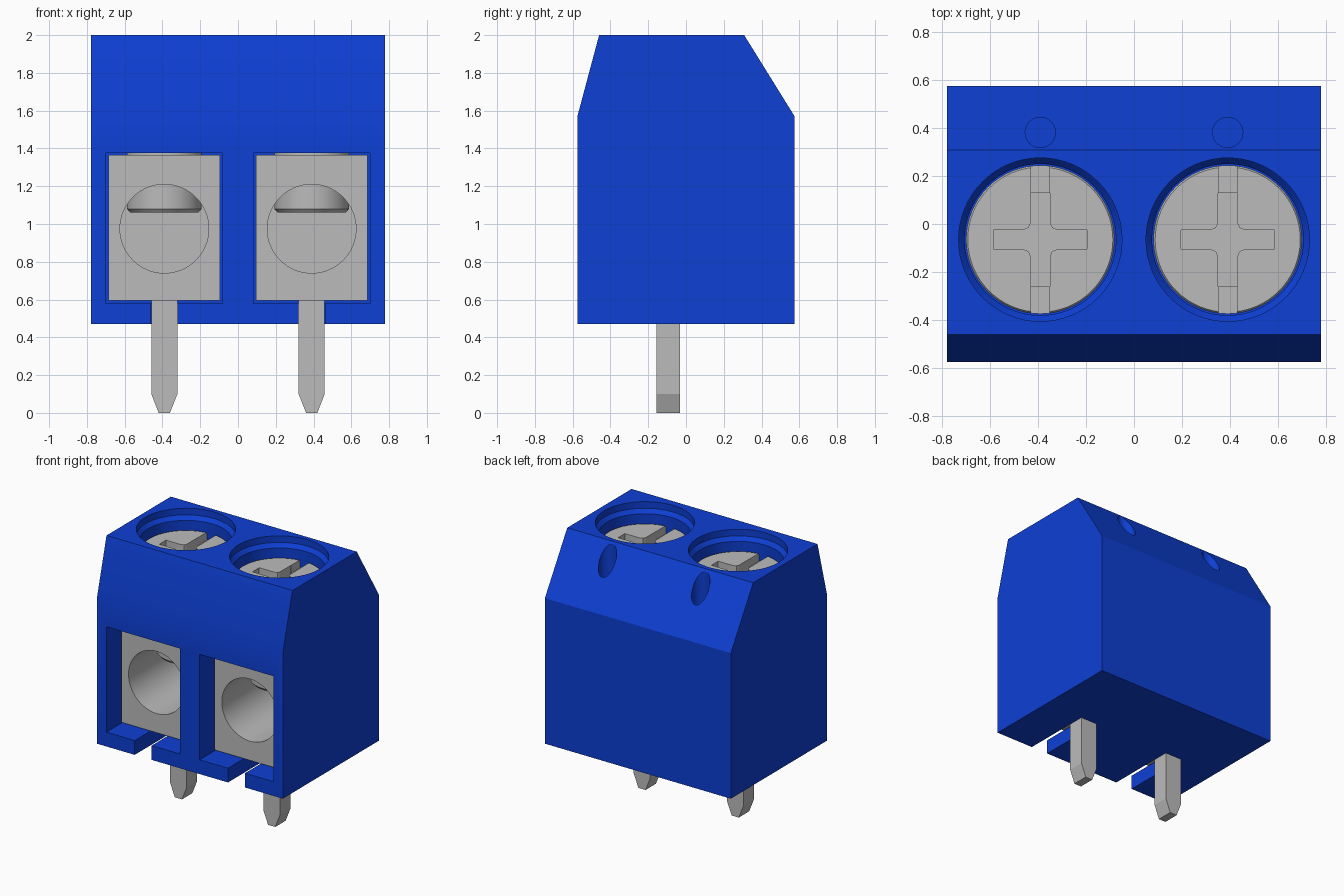
import bpy, bmesh, math
from mathutils import Vector

if "Cube" in bpy.data.objects:
    bpy.data.objects.remove(bpy.data.objects["Cube"], do_unlink=True)


def material(name, rgb, rough):
    m = bpy.data.materials.new(name)
    m.use_nodes = True
    m.diffuse_color = (*rgb, 1)
    b = m.node_tree.nodes["Principled BSDF"]
    b.inputs["Base Color"].default_value = (*rgb, 1)
    b.inputs["Roughness"].default_value = rough
    return m


BLUE = material("blue plastic", (0.004, 0.05, 0.66), 0.5)
GREY = material("grey metal", (0.5, 0.5, 0.5), 0.5)


def finish(name, bm, mat):
    bmesh.ops.remove_doubles(bm, verts=bm.verts, dist=1e-5)
    bmesh.ops.recalc_face_normals(bm, faces=bm.faces)
    me = bpy.data.meshes.new(name)
    bm.to_mesh(me)
    bm.free()
    me.materials.append(mat)
    ob = bpy.data.objects.new(name, me)
    bpy.context.collection.objects.link(ob)
    return ob


def prism(name, outline, direction, mat):
    """Extrude a closed outline of 3D points along a vector."""
    bm = bmesh.new()
    face = bm.faces.new([bm.verts.new(p) for p in outline])
    ext = bmesh.ops.extrude_face_region(bm, geom=[face], use_keep_orig=True)
    moved = [g for g in ext["geom"] if isinstance(g, bmesh.types.BMVert)]
    bmesh.ops.translate(bm, verts=moved, vec=Vector(direction))
    return finish(name, bm, mat)


def box(name, x, y, z, mat):
    pts = [(x[0], y[0], z[0]), (x[1], y[0], z[0]), (x[1], y[1], z[0]), (x[0], y[1], z[0])]
    return prism(name, pts, (0, 0, z[1] - z[0]), mat)


def lathe(name, profile, centre, mat, steps=64):
    """Spin a (radius, height) profile about a vertical axis."""
    bm = bmesh.new()
    vs = [bm.verts.new((centre[0] + r, centre[1], z)) for r, z in profile]
    es = [bm.edges.new(p) for p in zip(vs, vs[1:])]
    bmesh.ops.spin(bm, geom=vs + es, cent=(*centre, 0), axis=(0, 0, 1),
                   angle=2 * math.pi, steps=steps)
    return finish(name, bm, mat)


def cut(ob, cutters):
    bpy.context.view_layer.objects.active = ob
    for c in cutters:
        c.hide_render = True
        mod = ob.modifiers.new("cut", "BOOLEAN")
        mod.operation, mod.solver, mod.object = "DIFFERENCE", "EXACT", c
        bpy.ops.object.modifier_apply(modifier=mod.name)
        bpy.data.objects.remove(c, do_unlink=True)


def smooth(ob):
    bpy.ops.object.select_all(action="DESELECT")
    ob.select_set(True)
    bpy.context.view_layer.objects.active = ob
    bpy.ops.object.shade_smooth_by_angle(angle=math.radians(25))


W, YC = 0.7775, -0.065        # housing half width, screw axis depth
POLES = [("right", -0.39), ("left", 0.39)]

# Housing: side profile with sloped shoulders
side = [(-0.575, 0.47), (0.575, 0.47), (0.575, 1.57), (0.308, 2), (-0.46, 2), (-0.575, 1.57)]
housing = prism("housing", [(-W, y, z) for y, z in side], (2 * W, 0, 0), BLUE)

for label, x in POLES:
    # Wire pocket, pin slot, stepped screw well and rear dimple
    well = [(0, 1.3), (0.21, 1.3), (0.21, 1.56), (0.315, 1.56), (0.315, 1.92),
            (0.34, 1.95), (0.34, 2.1), (0, 2.1)]
    dimple = [(0, 1.6), (0.063, 1.6), (0.063, 2.1), (0, 2.1)]
    cut(housing, [
        box("pocket_cutter", (x - 0.308, x + 0.308), (-0.7, 0.31), (0.578, 1.375), BLUE),
        box("slot_cutter", (x - 0.071, x + 0.071), (-0.7, -0.03), (0.4, 0.7), BLUE),
        lathe("well_cutter", well, (x, YC), BLUE),
        lathe("dimple_cutter", dimple, (x, 0.381), BLUE, 32),
    ])

    # Clamp block with a blind wire hole
    clamp = box(label + "_clamp_block", (x - 0.295, x + 0.295), (-0.415, 0.3), (0.595, 1.365), GREY)
    ring = [(x + 0.235 * math.cos(a), -0.6, 0.975 + 0.235 * math.sin(a))
            for a in (2 * math.pi * i / 64 for i in range(64))]
    cut(clamp, [prism("hole_cutter", ring, (0, 0.83, 0), GREY)])
    smooth(clamp)

    # Screw: shaft with chamfered tip and wide head
    screw = lathe(label + "_screw", [(0, 1.06), (0.18, 1.06), (0.198, 1.08), (0.198, 1.57),
                                     (0.309, 1.57), (0.309, 1.84), (0.302, 1.85), (0, 1.85)],
                  (x, YC), GREY)
    # Cross recess with eased inner corners, and a full-width slot
    w, f, L = 0.04, 0.03, 0.195
    quarter = [(L, w), (w + f, w), (w + 0.3 * f, w + 0.3 * f), (w, w + f), (w, L)]
    cross = []
    for k in range(4):
        c, s = [(1, 0), (0, 1), (-1, 0), (0, -1)][k]
        cross += [(x + c * px - s * py, YC + s * px + c * py, 1.75) for px, py in quarter]
    cut(screw, [
        prism("cross_cutter", cross, (0, 0, 0.3), GREY),
        box("groove_cutter", (x - 0.039, x + 0.039), (YC - 0.4, YC + 0.4), (1.79, 2.1), GREY),
    ])
    smooth(screw)

    # Solder pin with tapered tip
    tip = [(-0.03, 0), (0.03, 0), (0.069, 0.1), (0.069, 0.6), (-0.069, 0.6), (-0.069, 0.1)]
    prism(label + "_pin", [(x + px, -0.155, z) for px, z in tip], (0, 0.124, 0), GREY)

smooth(housing)
